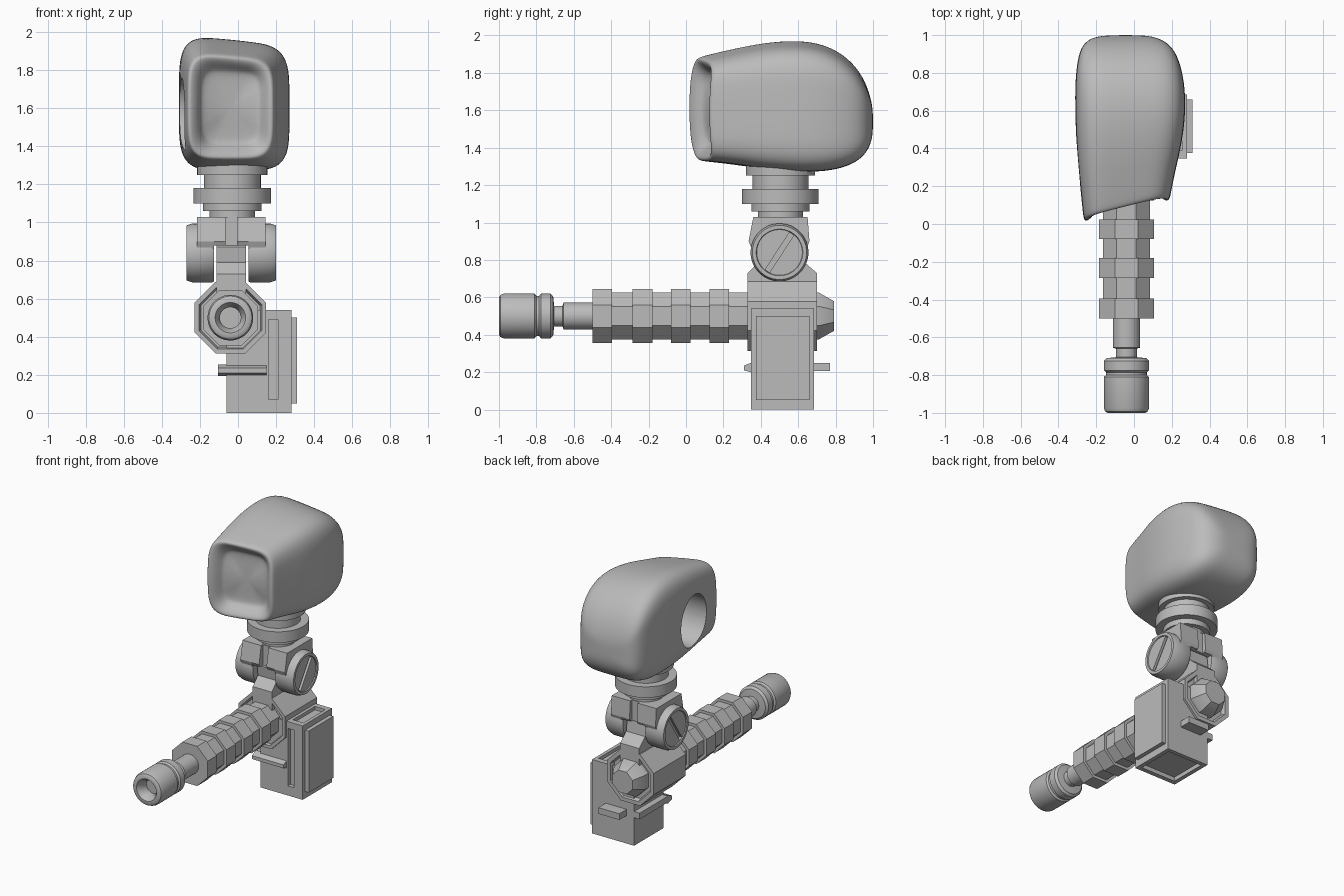
import bpy, bmesh, math
from mathutils import Vector

cube = bpy.data.objects.get("Cube")
if cube:
    bpy.data.objects.remove(cube, do_unlink=True)

grey = bpy.data.materials.new("plain grey")
grey.use_nodes = True
tone = (0.5, 0.5, 0.5, 1)
grey.diffuse_color = tone
grey.node_tree.nodes["Principled BSDF"].inputs["Base Color"].default_value = tone


def activate(ob):
    bpy.ops.object.select_all(action='DESELECT')
    ob.select_set(True)
    bpy.context.view_layer.objects.active = ob


def smooth(ob):
    activate(ob)
    bpy.ops.object.shade_smooth_by_angle(angle=math.radians(32))


def loft(name, rings):
    """Skin a list of equal point rings and close both ends."""
    bm = bmesh.new()
    rows = [[bm.verts.new(p) for p in ring] for ring in rings]
    n = len(rows[0])
    for a, b in zip(rows, rows[1:]):
        for i in range(n):
            j = (i + 1) % n
            bm.faces.new((a[i], a[j], b[j], b[i]))
    bm.faces.new(rows[0])
    bm.faces.new(rows[-1])
    bmesh.ops.recalc_face_normals(bm, faces=bm.faces)
    me = bpy.data.meshes.new(name)
    bm.to_mesh(me)
    bm.free()
    me.materials.append(grey)
    ob = bpy.data.objects.new(name, me)
    bpy.context.collection.objects.link(ob)
    return ob


def lathe(name, axis, center, profile, sides=40):
    """Turn (radius, position along axis) pairs; for 8 sides the radius is to the flats."""
    rings = []
    for r, h in profile:
        k = r / math.cos(math.pi / sides) if sides == 8 else r
        ring = []
        for i in range(sides):
            t = (i + 0.5) * math.tau / sides
            a, b = k * math.cos(t), k * math.sin(t)
            p = {'X': (h, a, b), 'Y': (a, h, b), 'Z': (a, b, h)}[axis]
            ring.append(Vector(p) + Vector(center))
        rings.append(ring)
    ob = loft(name, rings)
    smooth(ob)
    return ob


def prism(name, x0, x1, outline):
    """Extrude a (y, z) outline along x."""
    return loft(name, [[(x, y, z) for y, z in outline] for x in (x0, x1)])


def box(name, x, y, z):
    return prism(name, *x, [(y[0], z[0]), (y[1], z[0]), (y[1], z[1]), (y[0], z[1])])


def cut(ob, cutter):
    mod = ob.modifiers.new("cut", 'BOOLEAN')
    mod.operation, mod.solver, mod.object = 'DIFFERENCE', 'EXACT', cutter
    activate(ob)
    bpy.ops.object.modifier_apply(modifier=mod.name)
    bpy.data.objects.remove(cutter, do_unlink=True)


# Head shell: y, left, right, bottom, top, top tilt, front slant
sections = [
    (.085, -.18, .10, 1.43, 1.77, .01, .25),
    (.07, -.195, .12, 1.41, 1.80, .01, .25),
    (.03, -.215, .15, 1.375, 1.83, .02, .25),
    (.01, -.25, .175, 1.345, 1.86, .02, .25),
    (.02, -.265, .19, 1.328, 1.875, .02, .25),
    (.05, -.27, .195, 1.325, 1.885, .02, .24),
    (.20, -.285, .22, 1.31, 1.915, .025, .18),
    (.40, -.305, .255, 1.285, 1.95, .03, .06),
    (.60, -.312, .275, 1.27, 1.965, .03, 0),
    (.75, -.312, .268, 1.272, 1.94, .03, 0),
    (.87, -.30, .24, 1.30, 1.87, .025, 0),
    (.95, -.275, .195, 1.35, 1.77, .02, 0),
    (.99, -.22, .12, 1.42, 1.66, .01, 0),
    (1.0, -.13, .04, 1.49, 1.59, 0, 0),
]


def head_ring(y, x0, x1, z0, z1, tilt, slant, sides=40, power=0.44):
    ring = []
    for i in range(sides):
        t = i * math.tau / sides
        c, s = math.cos(t), math.sin(t)
        u = math.copysign(abs(c) ** power, c)
        v = math.copysign(abs(s) ** power, s)
        x = (x0 + x1) / 2 + u * (x1 - x0) / 2
        top = z1 - tilt * u
        z = (z0 + top) / 2 + v * (top - z0) / 2
        bow = 0.1 * slant * v * v
        ring.append((x, y + slant * (x + .26) + bow, z))
    return ring


head = loft("head_shell", [head_ring(*s) for s in sections])
sub = head.modifiers.new("round", 'SUBSURF')
sub.levels = sub.render_levels = 2
activate(head)
bpy.ops.object.modifier_apply(modifier=sub.name)

# Round opening in the side of the head
bore = lathe("bore", 'X', (0, 0, 0), [(1, -.5), (1, -.03)], 64)
for v in bore.data.vertices:
    v.co.y = .33 + .165 * v.co.y
    v.co.z = 1.57 + .19 * v.co.z
cut(head, bore)
smooth(head)

# Swivel neck
lathe("neck", 'Z', (-.03, .505, 0), [
    (.12, 1.0), (.12, 1.06), (.155, 1.06), (.155, 1.10), (.205, 1.10), (.205, 1.18),
    (.15, 1.18), (.15, 1.25), (.185, 1.25), (.185, 1.32)], 48)

# Hinge yoke, in two halves around a recessed centre
arm = [(.36, 1.03), (.65, 1.03), (.66, .90), (.60, .74), (.40, .74), (.335, .90)]
bridge = [(.36, 1.03), (.65, 1.03), (.66, .90), (.65, .88), (.345, .88), (.335, .90)]
for side, s in (("right", -1), ("left", 1)):
    x = lambda d: -.035 + s * d
    prism(side + "_yoke_arm", x(.09), x(.18), arm)
    prism(side + "_yoke_bridge", x(.03), x(.09), bridge)
    # Screw cap with rim and diagonal slot
    cap = lathe(side + "_screw_cap", 'X', (0, .50, .84), [
        (.15, x(.09)), (.155, x(.10)), (.155, x(.205)), (.145, x(.235)),
        (.125, x(.235)), (.122, x(.228))])
    slot = box("slot", (-.02, .02), (-.118, .118), (-.014, .014))
    slot.location = (x(.23), .50, .84)
    slot.rotation_euler.x = math.radians(57)
    bpy.context.view_layer.update()
    cut(cap, slot)
    smooth(cap)
box("yoke_centre", (-.07, 0), (.38, .63), (.88, 1.03))

# Lug joining the hinge to the body
prism("hinge_lug", -.112, .042, [
    (.33, .57), (.70, .57), (.70, .73), (.63, .79), (.62, .87), (.57, .93),
    (.43, .93), (.38, .87), (.39, .79), (.33, .73)])

# Eight-sided body, with a recess at each end, and the rear plug
axis = (-.04, 0, .5)
lathe("body", 'Y', axis, [
    (.155, .36), (.165, .33), (.188, .33), (.188, .70), (.16, .70), (.15, .67)], 8)
lathe("rear_plug", 'Y', axis, [(.125, .66), (.125, .71), (.08, .79)], 8)

# Ribbed eight-sided grip
ribs = []
for y in (-.5, -.285, -.08, .125):
    ribs += [(.125, y), (.145, y), (.145, y + .105), (.125, y + .105)]
lathe("ribbed_grip", 'Y', axis, ribs[1:] + [(.125, .37)], 8)

# Rod and hollow end cap
lathe("rod_and_end_cap", 'Y', axis, [
    (.072, -.48), (.072, -.655), (.055, -.66), (.055, -.705), (.105, -.71), (.12, -.725),
    (.12, -.775), (.108, -.785), (.108, -.80), (.12, -.81), (.12, -.975), (.113, -.992),
    (.10, -1.0), (.08, -1.0), (.055, -.96), (.055, -.92)])

# Side box with recessed panels
case = box("side_box", (-.06, .28), (.347, .685), (0, .54))
for x, y, z in (((.16, .21), (.3, .377), (.07, .49)),
                ((.17, .255), (.39, .645), (.515, .6)),
                ((-.03, .25), (.38, .655), (-.1, .03))):
    cut(case, box("panel", x, y, z))
box("side_plate", (.27, .31), (.375, .66), (.05, .50))

# Ledges around the box
prism("front_ledge", -.105, .15, [(.36, .195), (.31, .21), (.31, .235), (.36, .255)])
box("side_ledge", (-.105, -.05), (.35, .685), (.205, .25))
box("rear_ledge", (0, .17), (.67, .77), (.205, .25))
